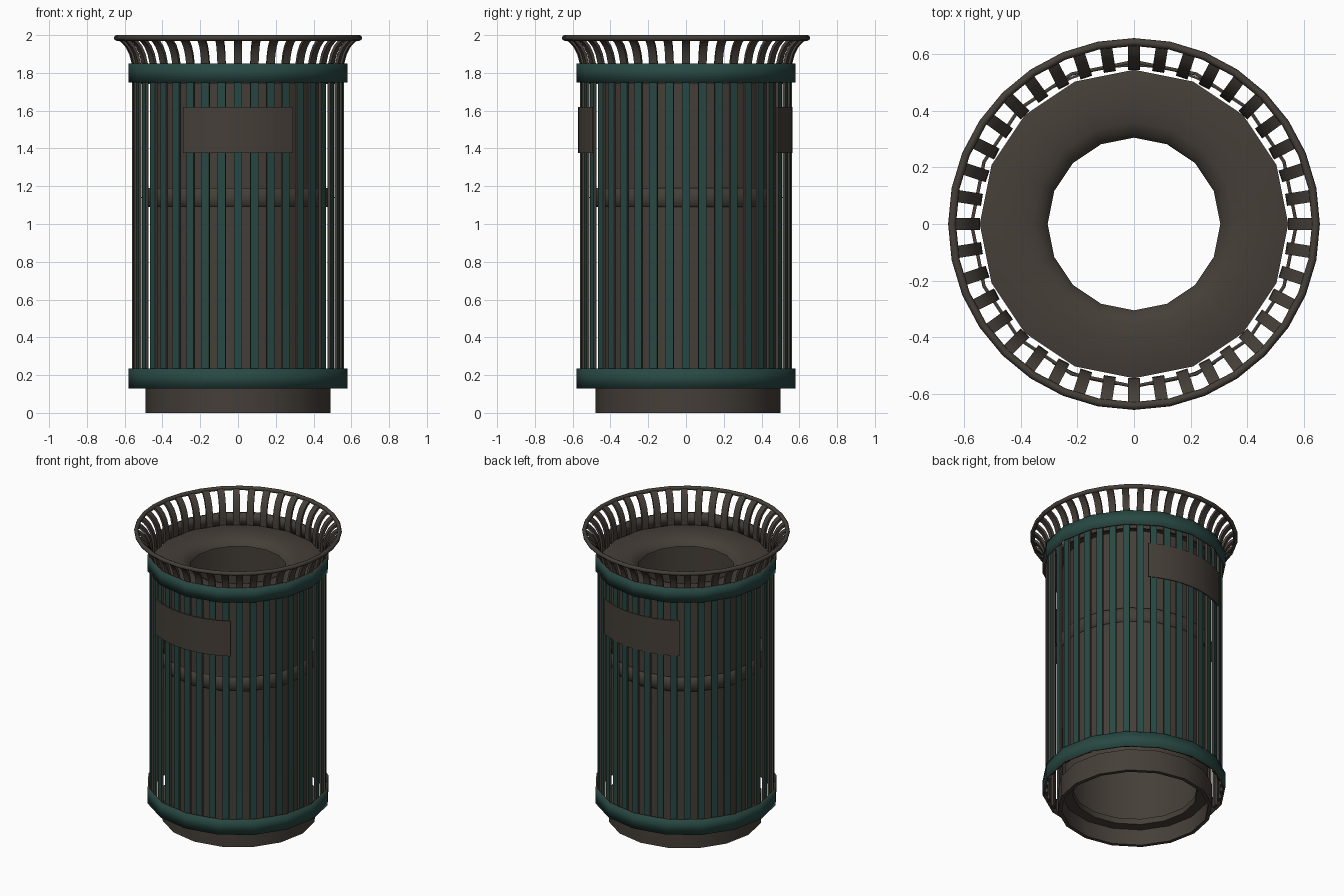
import bpy
import bmesh
import math
from mathutils import Vector

cube = bpy.data.objects.get("Cube")
if cube:
    bpy.data.objects.remove(cube, do_unlink=True)


def material(name, rgb):
    mat = bpy.data.materials.new(name)
    mat.use_nodes = True
    mat.diffuse_color = (*rgb, 1)
    mat.node_tree.nodes["Principled BSDF"].inputs["Base Color"].default_value = (*rgb, 1)
    return mat


BROWN = material("dark brown metal", (0.060, 0.049, 0.040))
GREEN = material("dark green paint", (0.021, 0.066, 0.057))


def finish(name, bm, mats, angle=40):
    bmesh.ops.recalc_face_normals(bm, faces=bm.faces)
    mesh = bpy.data.meshes.new(name)
    bm.to_mesh(mesh)
    bm.free()
    for mat in mats:
        mesh.materials.append(mat)
    obj = bpy.data.objects.new(name, mesh)
    bpy.context.collection.objects.link(obj)
    bpy.ops.object.select_all(action="DESELECT")
    obj.select_set(True)
    bpy.context.view_layer.objects.active = obj
    bpy.ops.object.shade_smooth_by_angle(angle=math.radians(angle))
    return obj


def polar(r, a, z):
    return Vector((r * math.cos(a), r * math.sin(a), z))


def lathe(name, profile, sides, mats, angle=40):
    """Turn a closed (radius, height) profile; the first strip takes the last material."""
    bm = bmesh.new()
    rings = [[bm.verts.new(polar(r, math.tau * i / sides, z)) for r, z in profile]
             for i in range(sides)]
    n = len(profile)
    for i in range(sides):
        a, b = rings[i], rings[(i + 1) % sides]
        for j in range(n):
            k = (j + 1) % n
            face = bm.faces.new((a[j], b[j], b[k], a[k]))
            face.material_index = len(mats) - 1 if j == 0 else 0
    return finish(name, bm, mats, angle)


def oval(r, z, rx, rz, count):
    return [(r + rx * math.cos(math.tau * i / count),
             z + rz * math.sin(math.tau * i / count)) for i in range(count)]


# Base, open liner and the support ring around it
base = lathe("base_ring", [(0.49, 0), (0.49, 0.15), (0.395, 0.15),
                           (0.395, 0.11), (0.465, 0.11), (0.465, 0)], 16, [BROWN])
liner = lathe("liner", [(0.464, 0.14), (0.464, 1.76), (0.452, 1.76), (0.452, 0.14)], 16, [BROWN])
base.location.y = liner.location.y = 0.01
lathe("support_ring", oval(0.49, 1.14, 0.02, 0.05, 8), 16, [BROWN], 60)

# Lid curving down into the round opening
lathe("lid", [(0.545, 1.74), (0.545, 1.775), (0.50, 1.785), (0.42, 1.788), (0.36, 1.782),
              (0.322, 1.765), (0.305, 1.735), (0.315, 1.735), (0.36, 1.765), (0.53, 1.765),
              (0.53, 1.74)], 16, [BROWN], 60)

# Bands, green outside and brown inside, with softly shaded edges
for name, low, high in (("lower_band", 0.13, 0.235), ("upper_band", 1.75, 1.85)):
    lathe(name, [(0.58, low), (0.58, high), (0.568, high), (0.568, low)],
          16, [BROWN, GREEN], 180)

# Flared top rim
lathe("top_rim", oval(0.643, 1.985, 0.014, 0.015, 8), 32, [BROWN], 60)

# Slats: green on the outer face below the upper band, brown elsewhere
SLATS = 40
path = [(0.552, 0.14), (0.552, 1.80), (0.555, 1.85), (0.568, 1.90),
        (0.588, 1.94), (0.613, 1.968), (0.64, 1.985)]
bm = bmesh.new()
for s in range(SLATS):
    angle = math.tau * s / SLATS
    side = Vector((-math.sin(angle), math.cos(angle), 0))
    sections = []
    for i, (r, z) in enumerate(path):
        before, after = path[max(i - 1, 0)], path[min(i + 1, len(path) - 1)]
        run = Vector((after[0] - before[0], after[1] - before[1])).normalized()
        section = []
        for out, across in ((1, -1), (1, 1), (-1, 1), (-1, -1)):
            point = polar(r + out * 0.008 * run.y, angle, z - out * 0.008 * run.x)
            section.append(bm.verts.new(point + side * across * 0.0215))
        sections.append(section)
    for i, (a, b) in enumerate(zip(sections, sections[1:])):
        for j in range(4):
            k = (j + 1) % 4
            face = bm.faces.new((a[j], a[k], b[k], b[j]))
            face.material_index = 1 if i == 0 and j == 0 else 0
    bm.faces.new(sections[0])
    bm.faces.new(sections[-1])
finish("slats", bm, [BROWN, GREEN], 30)


# Curved blank plates on the front and the back
def plate(name, middle):
    bm = bmesh.new()
    half, steps = math.asin(0.29 / 0.573), 8
    columns = []
    for i in range(steps + 1):
        a = middle + half * (2 * i / steps - 1)
        columns.append([bm.verts.new(polar(r, a, z)) for r, z in
                        ((0.573, 1.375), (0.573, 1.62), (0.565, 1.62), (0.565, 1.375))])
    for a, b in zip(columns, columns[1:]):
        for j in range(4):
            k = (j + 1) % 4
            bm.faces.new((a[j], b[j], b[k], a[k]))
    bm.faces.new(columns[0])
    bm.faces.new(columns[-1])
    return finish(name, bm, [BROWN])


plate("front_plate", -math.pi / 2)
plate("back_plate", math.pi / 2).location.y = -0.008
